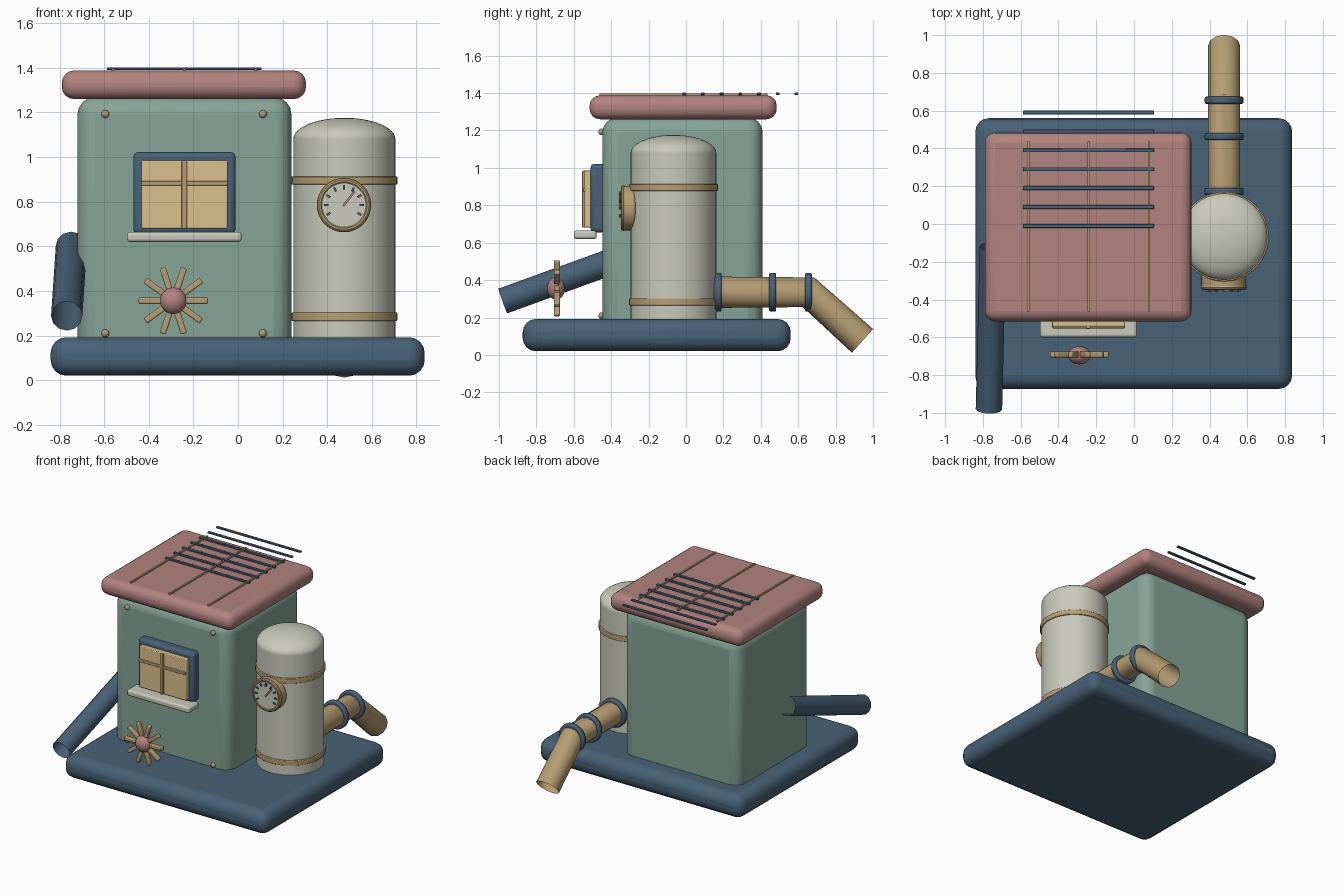
import bpy
from math import sin, cos, pi, radians
from mathutils import Vector

if "Cube" in bpy.data.objects:
    bpy.data.objects.remove(bpy.data.objects["Cube"])


def mat(name, r, g, b):
    m = bpy.data.materials.new(name)
    m.diffuse_color = ((r / 255) ** 2.2, (g / 255) ** 2.2, (b / 255) ** 2.2, 1)
    m.use_nodes = True
    m.node_tree.nodes["Principled BSDF"].inputs["Base Color"].default_value = m.diffuse_color
    return m


NAVY = mat("navy", 74, 98, 118)
GREEN = mat("green", 133, 163, 150)
PINK = mat("pink", 176, 130, 126)
TAN = mat("tan", 180, 156, 114)
CREAM = mat("cream", 200, 201, 186)
GLASS = mat("glass", 218, 192, 140)


def finish(name, m, bevel=0, segs=3):
    o = bpy.context.object
    o.name = name
    o.data.materials.clear()
    o.data.materials.append(m)
    bpy.ops.object.transform_apply(location=False, rotation=False, scale=True)
    if bevel:
        b = o.modifiers.new("bevel", "BEVEL")
        b.width, b.segments = bevel, segs
    bpy.ops.object.shade_smooth_by_angle(angle=radians(35))
    return o


def box(name, lo, hi, m, bevel=0, segs=3, rot=(0, 0, 0)):
    lo, hi = Vector(lo), Vector(hi)
    bpy.ops.mesh.primitive_cube_add(size=1, location=(lo + hi) / 2, rotation=rot)
    bpy.context.object.scale = hi - lo
    return finish(name, m, bevel, segs)


def cyl(name, loc, r, h, m, rot=(0, 0, 0), bevel=0, verts=32):
    bpy.ops.mesh.primitive_cylinder_add(vertices=verts, radius=r, depth=h, location=loc, rotation=rot)
    return finish(name, m, bevel, 2)


def ball(name, loc, scale, m, segs=24):
    bpy.ops.mesh.primitive_uv_sphere_add(segments=segs, ring_count=segs // 2, radius=1, location=loc)
    bpy.context.object.scale = scale
    return finish(name, m)


def ring(name, loc, big, small, m):
    bpy.ops.mesh.primitive_torus_add(major_radius=big, minor_radius=small, major_segments=32,
                                     minor_segments=10, location=loc, rotation=(pi / 2, 0, 0))
    return finish(name, m)


def pipe(name, pts, r, m):
    # open-ended tube along a polyline
    c = bpy.data.curves.new(name, "CURVE")
    c.dimensions = "3D"
    c.bevel_depth, c.bevel_resolution = r, 4
    s = c.splines.new("POLY")
    s.points.add(len(pts) - 1)
    for p, q in zip(s.points, pts):
        p.co = (*q, 1)
    o = bpy.data.objects.new(name, c)
    bpy.context.collection.objects.link(o)
    bpy.ops.object.select_all(action="DESELECT")
    o.select_set(True)
    bpy.context.view_layer.objects.active = o
    bpy.ops.object.convert(target="MESH")
    finish(name, m)


# base, house, roof
box("base", (-0.84, -0.873, 0.02), (0.837, 0.56, 0.192), NAVY, 0.07, 4)
box("house", (-0.72, -0.447, 0.1), (0.24, 0.41, 1.27), GREEN, 0.08, 4)
box("roof", (-0.79, -0.515, 1.26), (0.305, 0.485, 1.388), PINK, 0.055, 4)

# roof rails and slats
for i in range(3):
    x = -0.56 + 0.32 * i
    box(f"roof_rail_{i}", (x - 0.006, -0.463, 1.385), (x + 0.006, 0.437, 1.398), TAN)
for i in range(7):
    y = -0.01 + 0.1 * i
    box(f"roof_slat_{i}", (-0.588, y - 0.01, 1.39), (0.106, y + 0.01, 1.402), NAVY, 0.003, 2)

# window
box("window_frame", (-0.469, -0.51, 0.655), (-0.011, -0.43, 1.022), NAVY, 0.022)
box("window_pane", (-0.433, -0.543, 0.68), (-0.047, -0.505, 0.985), GLASS, 0.005, 2)
box("window_bar_upright", (-0.254, -0.555, 0.68), (-0.229, -0.535, 0.985), TAN, 0.004, 2)
box("window_bar_cross", (-0.433, -0.552, 0.872), (-0.047, -0.535, 0.892), TAN, 0.004, 2)
box("window_sill", (-0.498, -0.6, 0.62), (0.016, -0.478, 0.665), CREAM, 0.014)

# wall rivets
for x in (-0.595, 0.112):
    for z in (0.21, 1.193):
        ball("wall_rivet", (x, -0.452, z), (0.018, 0.016, 0.018), TAN, 12)

# spoked flower wheel
fx, fy, fz = -0.29, -0.69, 0.356
for i in range(10):
    a = i * pi / 5
    c = Vector((fx + 0.092 * cos(a), fy, fz + 0.092 * sin(a)))
    h = Vector((0.063, 0.016, 0.014))
    box(f"wheel_spoke_{i}", c - h, c + h, TAN, 0.006, 2, (0, -a, 0))
ball("wheel_hub", (fx, fy - 0.005, fz), (0.06, 0.048, 0.06), PINK)

# tank with dome and bands
tx, ty = 0.477, -0.067
cyl("tank", (tx, ty, 0.59), 0.229, 0.98, CREAM, verts=48)
ball("tank_dome", (tx, ty, 1.08), (0.229, 0.229, 0.096), CREAM, 48)
for z in (0.284, 0.895):
    cyl("tank_band", (tx, ty, z), 0.237, 0.038, TAN, bevel=0.004, verts=48)

# gauge
gx, gz = 0.475, 0.785
front = (pi / 2, 0, 0)
cyl("gauge_body", (gx, -0.305, gz), 0.119, 0.07, TAN, front, 0.012)
ring("gauge_rim", (gx, -0.335, gz), 0.108, 0.014, TAN)
cyl("gauge_face", (gx, -0.325, gz), 0.099, 0.045, CREAM, front)
for i in range(9):
    a = radians(210 - 30 * i)
    c = Vector((gx + 0.08 * cos(a), -0.351, gz + 0.08 * sin(a)))
    h = Vector((0.01, 0.006, 0.005))
    box(f"gauge_tick_{i}", c - h, c + h, NAVY, rot=(0, -a, 0))
a = radians(52)
c = Vector((gx + 0.036 * cos(a), -0.352, gz + 0.036 * sin(a)))
h = Vector((0.042, 0.006, 0.005))
box("gauge_needle", c - h, c + h, PINK, rot=(0, -a, 0))

# outlet pipe with collars
pipe("outlet_pipe", [(tx, 0.0, 0.335), (tx, 0.655, 0.335), (tx, 0.944, 0.075)], 0.085, TAN)
for y in (0.172, 0.463, 0.655):
    cyl("pipe_collar", (tx, y, 0.335), 0.104, 0.038, NAVY, front, 0.01)

# chute on the left wall
pipe("side_chute", [(-0.768, -0.98, 0.288), (-0.747, -0.12, 0.6)], 0.07, NAVY)
